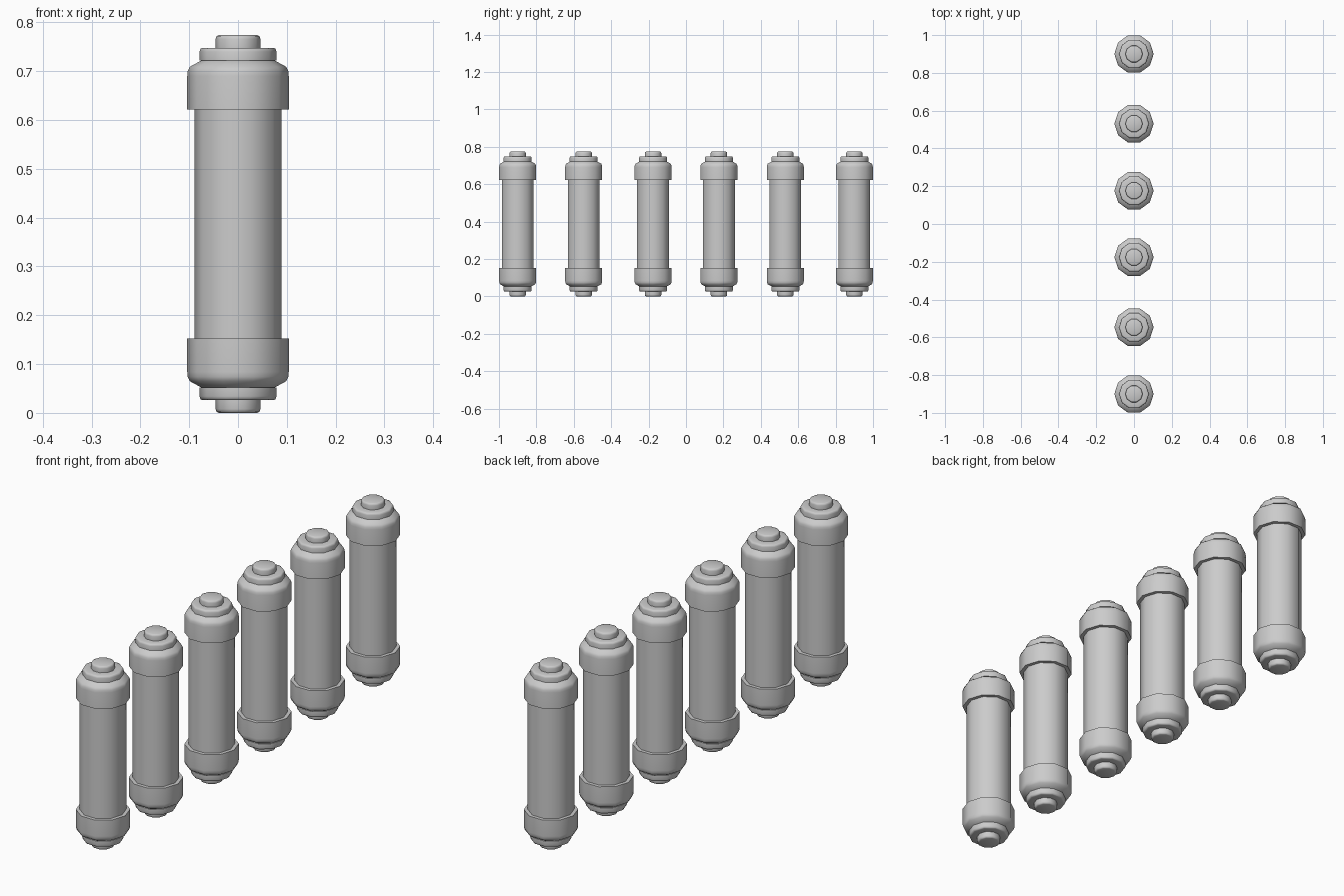
import bpy, bmesh
from math import sin, cos, pi, radians

if "Cube" in bpy.data.objects:
    bpy.data.objects.remove(bpy.data.objects["Cube"])

SIDES = 10
HEIGHT = 0.774
ROW_Y = [-0.90, -0.547, -0.176, 0.176, 0.531, 0.90]


def lathe(name, profile, y, flip=False):
    """Spin a (radius, z) profile listed bottom to top; flip mirrors it to the other end."""
    bm = bmesh.new()
    if flip:
        profile = [(r, HEIGHT - z) for r, z in reversed(profile)]
    rings = []
    for r, z in profile:
        rings.append([bm.verts.new((r * cos(2 * pi * i / SIDES), r * sin(2 * pi * i / SIDES), z))
                      for i in range(SIDES)])
    for a, b in zip(rings, rings[1:]):
        for i in range(SIDES):
            j = (i + 1) % SIDES
            bm.faces.new((a[i], a[j], b[j], b[i]))
    bm.faces.new(rings[0][::-1])
    bm.faces.new(rings[-1])
    me = bpy.data.meshes.new(name)
    bm.to_mesh(me)
    bm.free()
    ob = bpy.data.objects.new(name, me)
    bpy.context.collection.objects.link(ob)
    ob.location.y = y
    bpy.ops.object.select_all(action='DESELECT')
    ob.select_set(True)
    bpy.context.view_layer.objects.active = ob
    bpy.ops.object.shade_smooth_by_angle(angle=radians(50))
    return ob


# Upper end: collar with rounded shoulder, then two stepped discs with soft rims
cap = [(0.104, 0.622), (0.104, 0.690), (0.103, 0.700), (0.099, 0.709), (0.075, 0.722),
       (0.079, 0.7221), (0.079, 0.740), (0.077, 0.746), (0.072, 0.748),
       (0.046, 0.7481), (0.046, 0.766), (0.044, 0.772), (0.039, 0.774)]

for n, y in enumerate(ROW_Y, 1):
    # Plain tube reaching inside both collars
    lathe(f"tube_{n}", [(0.089, 0.14), (0.089, HEIGHT - 0.14)], y)
    lathe(f"top_cap_{n}", cap, y)
    lathe(f"bottom_cap_{n}", cap, y, flip=True)
